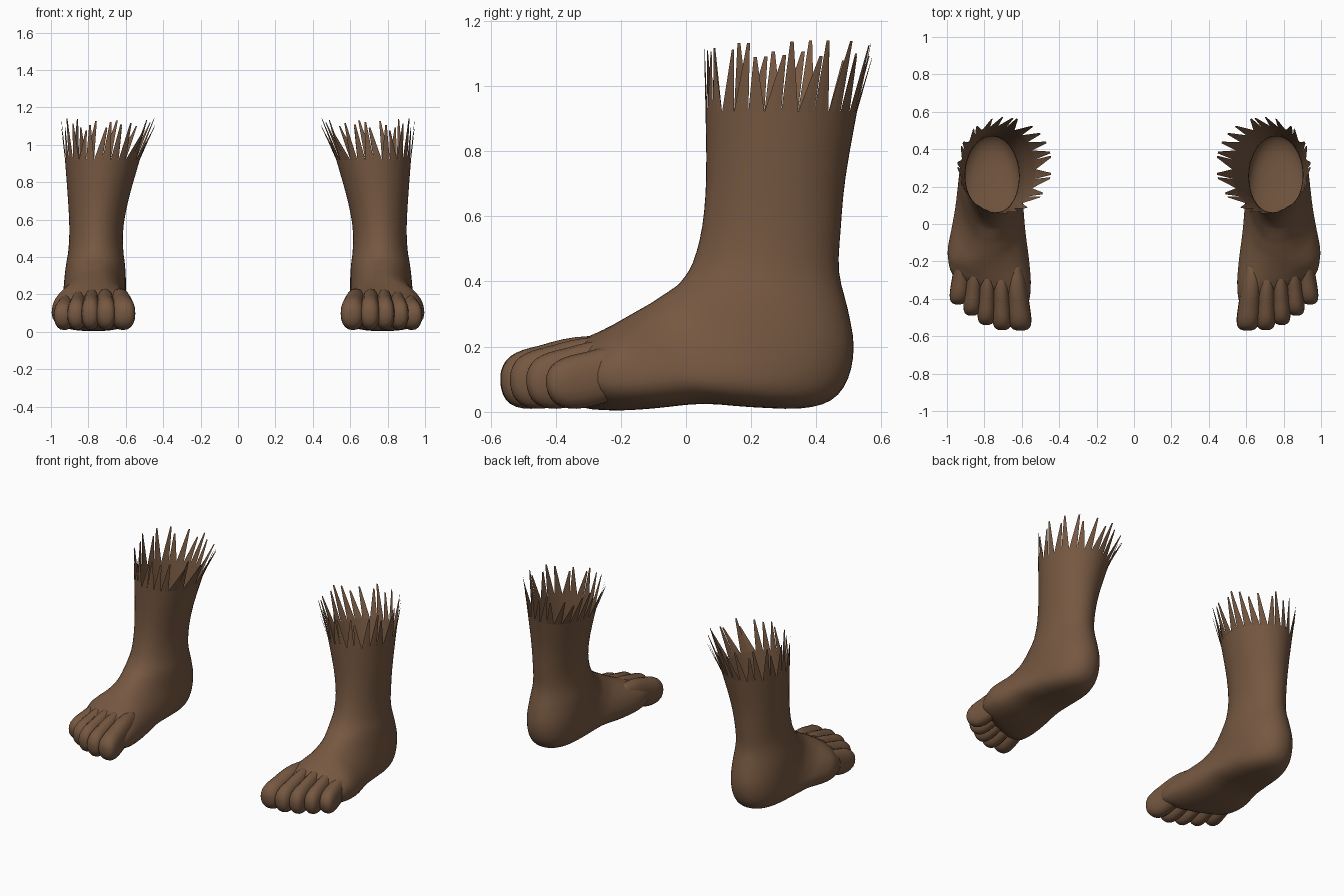
import bpy, bmesh, math, random
from mathutils import Vector

if "Cube" in bpy.data.objects:
    bpy.data.objects.remove(bpy.data.objects["Cube"])

random.seed(4)
SIDES = 56

skin = bpy.data.materials.new("brown skin")
skin.diffuse_color = (0.18, 0.097, 0.053, 1)
skin.use_nodes = True
skin.node_tree.nodes["Principled BSDF"].inputs["Base Color"].default_value = skin.diffuse_color


def smooth_rows(rows, steps):
    """Catmull-Rom interpolation between tuples of numbers."""
    out = []
    for i in range(len(rows) - 1):
        a, b = rows[max(i - 1, 0)], rows[i]
        c, d = rows[i + 1], rows[min(i + 2, len(rows) - 1)]
        for s in range(steps):
            t = s / steps
            out.append(tuple(
                0.5 * (2 * q + (r - p) * t + (2 * p - 5 * q + 4 * r - u) * t * t
                       + (3 * q - p - 3 * r + u) * t ** 3)
                for p, q, r, u in zip(a, b, c, d)))
    out.append(tuple(rows[-1]))
    return out


def spow(v, e):
    return math.copysign(abs(v) ** e, v)


def ring(row, sides):
    """Section between a rear/bottom point and a front/top point."""
    by, bz, fy, fz, cx, w, wide, square, shear = row
    pts = []
    for i in range(sides):
        a = 2 * math.pi * i / sides
        c, s = spow(math.cos(a), square), spow(math.sin(a), square)
        dx = w * s * (1 - wide * c)
        pts.append(Vector((cx + dx,
                           (by + fy) / 2 + c * (fy - by) / 2 + shear * dx,
                           (bz + fz) / 2 + c * (fz - bz) / 2)))
    return pts


def loft(bm, rings, cap_start=False, cap_end=True):
    loops = [[bm.verts.new(p) for p in r] for r in rings]
    n = len(loops[0])
    for a, b in zip(loops, loops[1:]):
        for i in range(n):
            j = (i + 1) % n
            bm.faces.new((a[i], a[j], b[j], b[i]))
    if cap_start:
        bm.faces.new(loops[0])
    if cap_end:
        bm.faces.new(loops[-1])


def finish(bm, name, smooth=True):
    bmesh.ops.recalc_face_normals(bm, faces=bm.faces[:])
    me = bpy.data.meshes.new(name)
    bm.to_mesh(me)
    bm.free()
    me.materials.append(skin)
    ob = bpy.data.objects.new(name, me)
    bpy.context.collection.objects.link(ob)
    for p in me.polygons:
        p.use_smooth = smooth
    ob.modifiers.new("other side", 'MIRROR').use_mirror_merge = False
    return ob


# Leg and foot: sections fan round from the shin, over the heel, to the ball
# rear y, rear z, front y, front z, centre x, half width, bottom widening, squareness, shear
body = [
    (0.525, 0.92, 0.060, 0.92, 0.725, 0.200, 0.00, 1.00, 0.0),
    (0.490, 0.72, 0.062, 0.72, 0.746, 0.164, 0.00, 1.00, 0.0),
    (0.475, 0.56, 0.050, 0.57, 0.757, 0.145, 0.00, 1.00, 0.0),
    (0.470, 0.43, 0.022, 0.46, 0.760, 0.146, 0.00, 1.00, 0.0),
    (0.498, 0.31, -0.015, 0.40, 0.762, 0.158, 0.00, 0.97, 0.0),
    (0.515, 0.20, -0.045, 0.375, 0.764, 0.164, 0.03, 0.94, 0.0),
    (0.497, 0.10, -0.075, 0.355, 0.766, 0.167, 0.06, 0.92, 0.0),
    (0.445, 0.035, -0.105, 0.335, 0.768, 0.170, 0.08, 0.90, 0.0),
    (0.350, 0.010, -0.140, 0.315, 0.770, 0.174, 0.10, 0.86, 0.0),
    (0.200, 0.014, -0.175, 0.295, 0.774, 0.182, 0.12, 0.84, 0.0),
    (0.050, 0.024, -0.210, 0.275, 0.778, 0.196, 0.12, 0.82, 0.05),
    (-0.100, 0.010, -0.250, 0.252, 0.778, 0.214, 0.10, 0.80, 0.15),
    (-0.210, 0.004, -0.295, 0.228, 0.773, 0.220, 0.06, 0.80, 0.28),
    (-0.300, 0.012, -0.345, 0.195, 0.770, 0.212, 0.02, 0.82, 0.36),
    (-0.360, 0.050, -0.375, 0.140, 0.768, 0.190, 0.00, 0.85, 0.40),
]
bm = bmesh.new()
loft(bm, [ring(r, SIDES) for r in smooth_rows(body, 3)])
finish(bm, "leg_and_foot")

# Toes: distance behind tip, top z, bottom z, width factor
toe_profile = [
    (0.000, 0.115, 0.085, 0.25),
    (0.008, 0.142, 0.052, 0.68),
    (0.030, 0.170, 0.024, 0.96),
    (0.070, 0.190, 0.010, 1.06),
    (0.120, 0.203, 0.012, 1.03),
    (0.190, 0.222, 0.030, 0.98),
    (0.270, 0.232, 0.060, 0.90),
    (0.360, 0.225, 0.100, 0.60),
]
# tip x, tip y, root x, half width, height factor
toes = [
    (0.606, -0.570, 0.640, 0.060, 1.00),
    (0.704, -0.568, 0.712, 0.050, 1.00),
    (0.790, -0.540, 0.777, 0.047, 0.99),
    (0.868, -0.490, 0.838, 0.047, 0.96),
    (0.940, -0.430, 0.895, 0.050, 0.90),
]
bm = bmesh.new()
for tx, ty, rx, w, h in toes:
    rings = []
    for d, top, low, f in smooth_rows(toe_profile, 2):
        y, x = ty + d, tx + (rx - tx) * d / 0.36
        rings.append(ring((y, low, y, top * h, x, w * f, 0.0, 0.88, 0.0), 20))
    loft(bm, rings, cap_start=True)
finish(bm, "toes")

# Ragged top edge: pointed strips continuing the flare of the leg
base = ring(body[0], SIDES)
flare = ring((0.572, 1.13, 0.056, 1.12, 0.692, 0.253, 0.0, 1.0, 0.0), SIDES)
bm = bmesh.new()
for i in range(0, SIDES, 2):
    a, m, b = (base[(i + k) % SIDES] for k in range(3))
    tip = flare[(i + 1) % SIDES].lerp(flare[(i + random.choice((0, 2))) % SIDES], 0.6)
    tip.z += random.uniform(-0.05, 0.025)
    side = (b - a) * 0.10
    va, vm, vb = (bm.verts.new(p) for p in (a, m, b))
    t1, t2 = bm.verts.new(tip - side), bm.verts.new(tip + side)
    bm.faces.new((va, vm, t1))
    bm.faces.new((vm, vb, t2))
    bm.faces.new((vm, t2, t1))
finish(bm, "ragged_edge", smooth=False)
